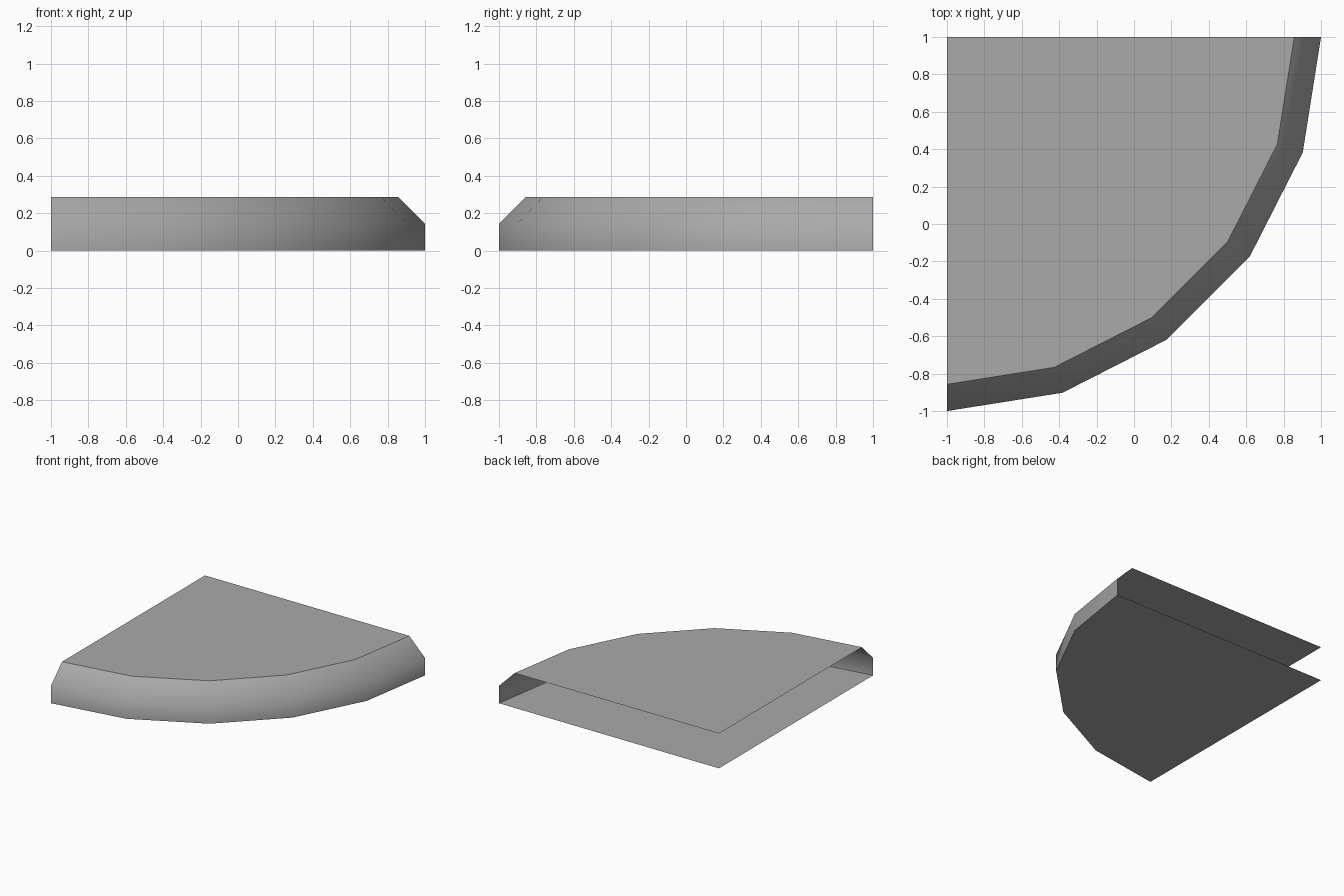
import bpy
import bmesh
import math
from mathutils import Vector

cube = bpy.data.objects.get("Cube")
if cube:
    bpy.data.objects.remove(cube, do_unlink=True)

RADIUS, BEVEL, HEIGHT = 2.0, 0.143, 0.286
STEPS = 5
CORNER = Vector((-1, 1, 0))

# Single plain grey
grey = bpy.data.materials.new("plain grey")
grey.use_nodes = True
colour = (0.4, 0.4, 0.4, 1)
grey.diffuse_color = colour
grey.node_tree.nodes["Principled BSDF"].inputs["Base Color"].default_value = colour


def arc(bm, radius, z):
    """Ring of vertices sweeping the quarter circle around the corner."""
    angles = [-math.pi / 2 * i / STEPS for i in range(STEPS + 1)]
    return [bm.verts.new(CORNER + Vector((radius * math.cos(a), radius * math.sin(a), z)))
            for a in angles]


bm = bmesh.new()
profile = [(RADIUS, 0), (RADIUS, HEIGHT / 2), (RADIUS - BEVEL, HEIGHT)]
rings = [arc(bm, r, z) for r, z in profile]

# Curved rim: upright wall and chamfer, shaded smooth together
for low, high in zip(rings, rings[1:]):
    for i in range(STEPS):
        face = bm.faces.new((low[i + 1], low[i], high[i], high[i + 1]))
        face.smooth = True

# Flat top and bottom sheets; the two straight sides stay open
for ring, z, up in ((rings[0], 0, False), (rings[-1], HEIGHT, True)):
    centre = bm.verts.new(CORNER + Vector((0, 0, z)))
    loop = [centre] + ring
    sheet = bm.faces.new(loop[::-1] if up else loop)
    for edge in sheet.edges:
        edge.smooth = False

mesh = bpy.data.meshes.new("quarter_round_slab")
bm.to_mesh(mesh)
bm.free()
mesh.materials.append(grey)
slab = bpy.data.objects.new("quarter_round_slab", mesh)
bpy.context.collection.objects.link(slab)
